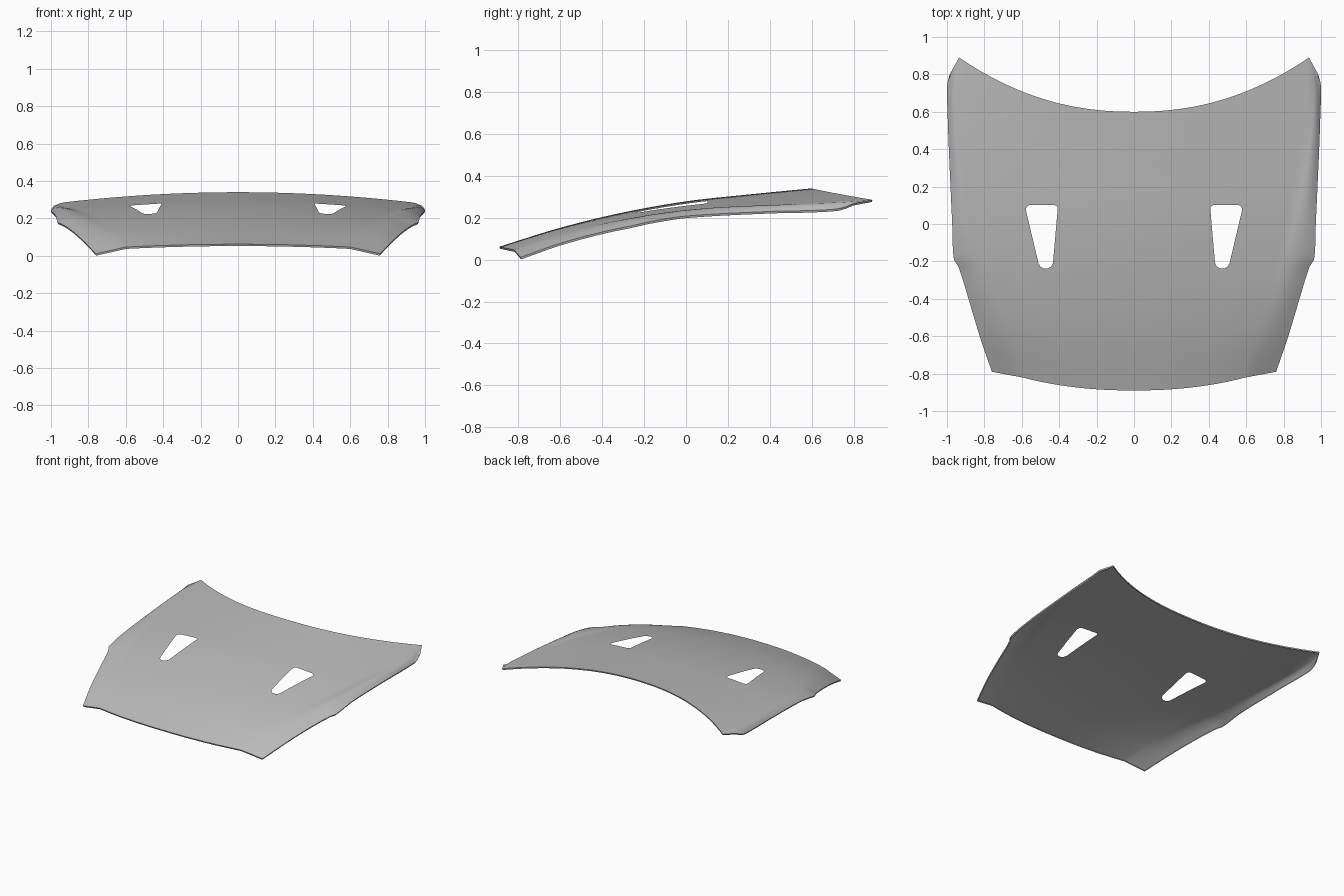
import bpy, bmesh, math
from mathutils import Vector

if "Cube" in bpy.data.objects:
    bpy.data.objects.remove(bpy.data.objects["Cube"], do_unlink=True)

ROWS, PANEL_COLS, FLANK_COLS = 48, 24, 8
LIP = 0.01

# Guide curves from front to back: (y, x, z)
CENTRE = [(-.89, 0, .062), (-.6, 0, .152), (-.3, 0, .225), (0, 0, .278), (.3, 0, .311), (.6, 0, .34)]
CREASE = [(-.82, .6, .047), (-.55, .68, .135), (-.25, .77, .2), (.1, .86, .242),
          (.45, .93, .262), (.75, .965, .274), (.89, .935, .285)]
EDGE = [(-.79, .76, .011), (-.6, .825, .078), (-.4, .885, .132), (-.23, .938, .168), (-.19, .963, .178),
        (0, .972, .208), (.4, .99, .23), (.6, .997, .235), (.74, 1, .245), (.8, .985, .268)]


def on_curve(pts, t):
    """Smooth point on a guide curve, t running from front to back."""
    y = pts[0][0] + (pts[-1][0] - pts[0][0]) * t
    i = max(k for k in range(len(pts) - 1) if k == 0 or pts[k][0] <= y)
    a, b = pts[i], pts[i + 1]
    h = b[0] - a[0]
    f = (y - a[0]) / h

    def slope(k, c):
        p, q = pts[max(k - 1, 0)], pts[min(k + 1, len(pts) - 1)]
        return (q[c] - p[c]) / (q[0] - p[0]) * h

    def value(c):
        return (a[c] * (1 + 2 * f) * (1 - f) ** 2 + b[c] * f * f * (3 - 2 * f)
                + slope(i, c) * f * (1 - f) ** 2 + slope(i + 1, c) * f * f * (f - 1))
    return Vector((value(1), y, value(2)))


def row_points(t):
    """One cross-section from the centre line to the outer edge."""
    c, k, e = (on_curve(g, t) for g in (CENTRE, CREASE, EDGE))
    row = []
    for j in range(PANEL_COLS + 1):
        s = j / PANEL_COLS
        row.append(Vector((k.x * s, c.y + (k.y - c.y) * s ** 2.2, c.z + (k.z - c.z) * s ** 2)))
    for j in range(1, FLANK_COLS + 1):
        s = j / FLANK_COLS
        p = k.lerp(e, s)
        p.z += .014 * math.sin(math.pi * s) * math.sin(math.pi * t)
        row.append(p)
    return row


def arc(x, y, r, start, end, steps=5):
    angles = [math.radians(start + (end - start) * i / steps) for i in range(steps + 1)]
    return [Vector((x + r * math.cos(a), y + r * math.sin(a), 0)) for a in angles]


def cut_opening(bm, outline):
    """Cut a convex outline, counter-clockwise in plan, through the panel."""
    centre = sum(outline, Vector()) / len(outline)
    inside = [f for f in bm.faces
              if (f.calc_center_median().xy - centre.xy).length < .3]
    for a, b in zip(outline, outline[1:] + outline[:1]):
        out = Vector((b.y - a.y, a.x - b.x, 0)).normalized()
        geom = set(inside)
        for f in inside:
            geom.update(f.edges)
            geom.update(f.verts)
        res = bmesh.ops.bisect_plane(bm, geom=list(geom), dist=1e-6, plane_co=a, plane_no=out)
        faces = {g for g in res["geom"] if isinstance(g, bmesh.types.BMFace)} | {f for f in inside if f.is_valid}
        inside = [f for f in faces if (f.calc_center_median() - a).dot(out) < 0]
    bmesh.ops.delete(bm, geom=inside, context="FACES")


# Half of the curved panel with its side flank
bm = bmesh.new()
grid = [[bm.verts.new(p) for p in row_points(i / ROWS)] for i in range(ROWS + 1)]
for lo, hi in zip(grid, grid[1:]):
    for j in range(len(lo) - 1):
        bm.faces.new((lo[j], lo[j + 1], hi[j + 1], hi[j]))

# Narrow turned-down lip around the outer rim
rim = [e for e in bm.edges if e.is_boundary and any(v.co.x > 1e-5 for v in e.verts)]
lip = bmesh.ops.extrude_edge_only(bm, edges=rim)["geom"]
for v in lip:
    if isinstance(v, bmesh.types.BMVert):
        v.co = Vector((v.co.x * .996, v.co.y * .996, v.co.z - LIP))

# Tapered vent opening with rounded corners
opening = (arc(.472, -.2, .04, 195, 345) + arc(.553, .077, .025, -12, 90, 4)
           + arc(.43, .08, .022, 90, 178, 4))
cut_opening(bm, opening)
bmesh.ops.recalc_face_normals(bm, faces=bm.faces)
if sum(f.normal.z for f in bm.faces) < 0:
    bmesh.ops.reverse_faces(bm, faces=bm.faces)

mesh = bpy.data.meshes.new("hood_panel")
bm.to_mesh(mesh)
bm.free()
hood = bpy.data.objects.new("hood_panel", mesh)
bpy.context.collection.objects.link(hood)

# Grey paint
grey = bpy.data.materials.new("grey_paint")
grey.use_nodes = True
colour = (.5, .5, .5, 1)
grey.diffuse_color = colour
grey.node_tree.nodes["Principled BSDF"].inputs["Base Color"].default_value = colour
mesh.materials.append(grey)

# Smooth shading and the mirrored half
bpy.ops.object.select_all(action="DESELECT")
hood.select_set(True)
bpy.context.view_layer.objects.active = hood
bpy.ops.object.shade_smooth_by_angle(angle=math.radians(35))
mirror = hood.modifiers.new("mirror", "MIRROR")
mirror.use_clip = True
mirror.merge_threshold = .0005
